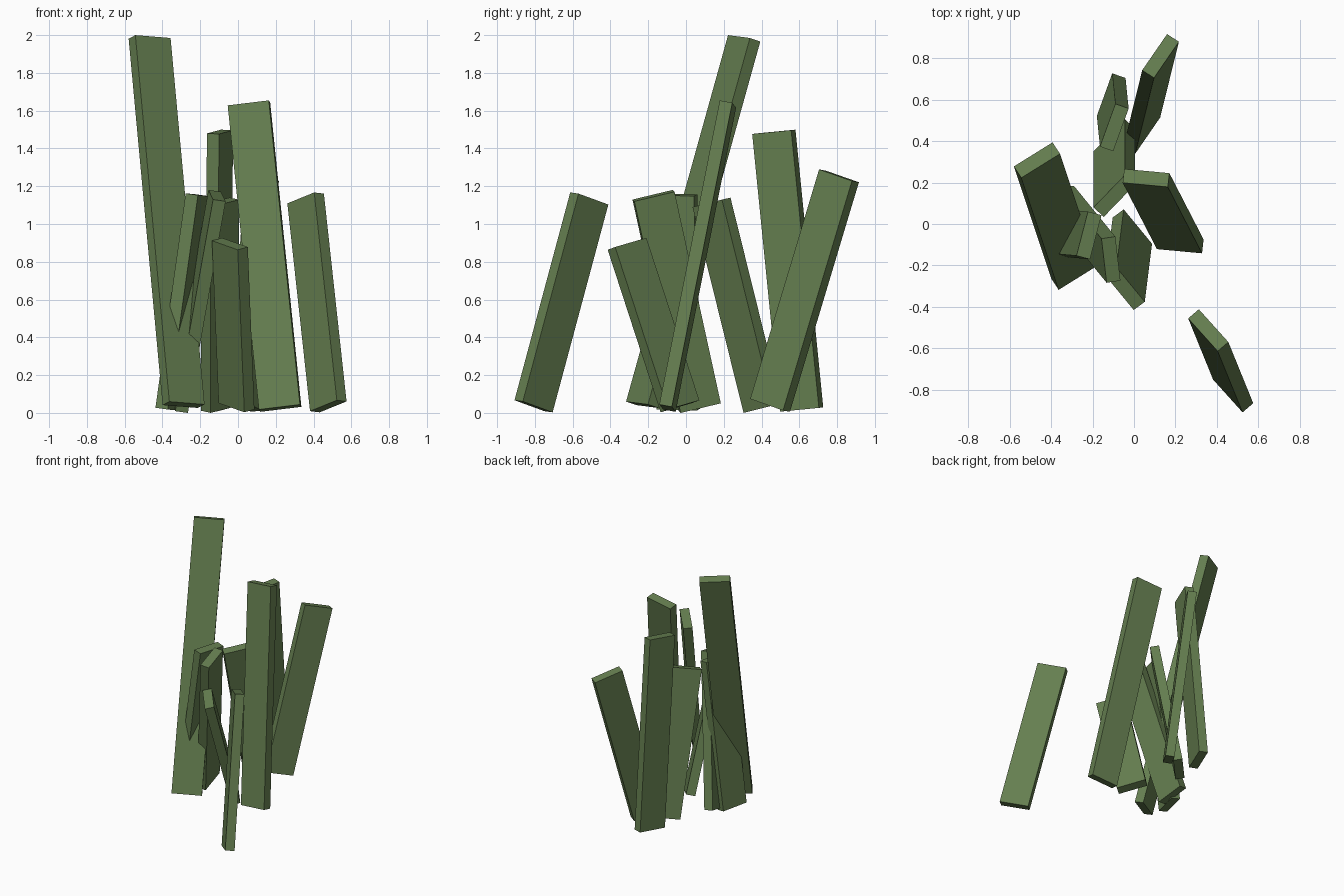
import bpy
from mathutils import Vector, Matrix

if "Cube" in bpy.data.objects:
    bpy.data.objects.remove(bpy.data.objects["Cube"])

WIDTH, THICK = 0.22, 0.068

green = bpy.data.materials.new("grass_green")
green.diffuse_color = (0.13, 0.21, 0.08, 1)
green.use_nodes = True
green.node_tree.nodes["Principled BSDF"].inputs["Base Color"].default_value = green.diffuse_color


def blade(name, top, drop, across):
    """Slab from its top centre down along drop; across is its width direction in plan."""
    top, drop = Vector(top), Vector(drop)
    axis = -drop.normalized()
    # Raise the plan direction so that it is square to the blade's axis
    wide = Vector((across[0], across[1],
                   -(across[0] * axis.x + across[1] * axis.y) / axis.z)).normalized()
    deep = axis.cross(wide)
    rot = Matrix((wide, deep, axis)).transposed().to_4x4()
    size = Matrix.Diagonal((WIDTH, THICK, drop.length, 1))
    bpy.ops.mesh.primitive_cube_add(size=1)
    ob = bpy.context.object
    ob.name = name
    ob.data.transform(rot @ size)
    ob.location = top + drop / 2
    ob.data.materials.append(green)


# Leaning grass blades: top centre, vector to the foot, width direction
blades = {
    "tall_left_blade": ((-0.468, 0.308, 1.983), (0.18, -0.54, -1.94), (0.185, 0.115)),
    "centre_right_blade": ((0.058, 0.222, 1.635), (0.165, -0.32, -1.61), (0.215, -0.02)),
    "front_right_blade": ((0.358, -0.512, 1.135), (0.12, -0.295, -1.10), (0.135, -0.15)),
    "back_right_blade": ((0.128, 0.81, 1.255), (-0.09, -0.365, -1.215), (0.115, 0.167)),
    "back_blade": ((-0.095, 0.465, 1.488), (-0.015, 0.147, -1.47), (0.075, 0.208)),
    "short_front_blade": ((-0.043, -0.312, 0.895), (0.035, 0.28, -0.86), (0.14, -0.17)),
    "inner_front_blade": ((-0.111, -0.172, 1.15), (-0.20, 0.245, -1.12), (0.025, -0.215)),
    "inner_back_blade": ((-0.095, 0.135, 1.115), (0.0, 0.27, -1.09), (0.15, 0.155)),
    "inner_left_blade": ((-0.217, -0.055, 1.155), (-0.16, 0.015, -1.135), (0.055, 0.212)),
}
for name, args in blades.items():
    blade(name, *args)
